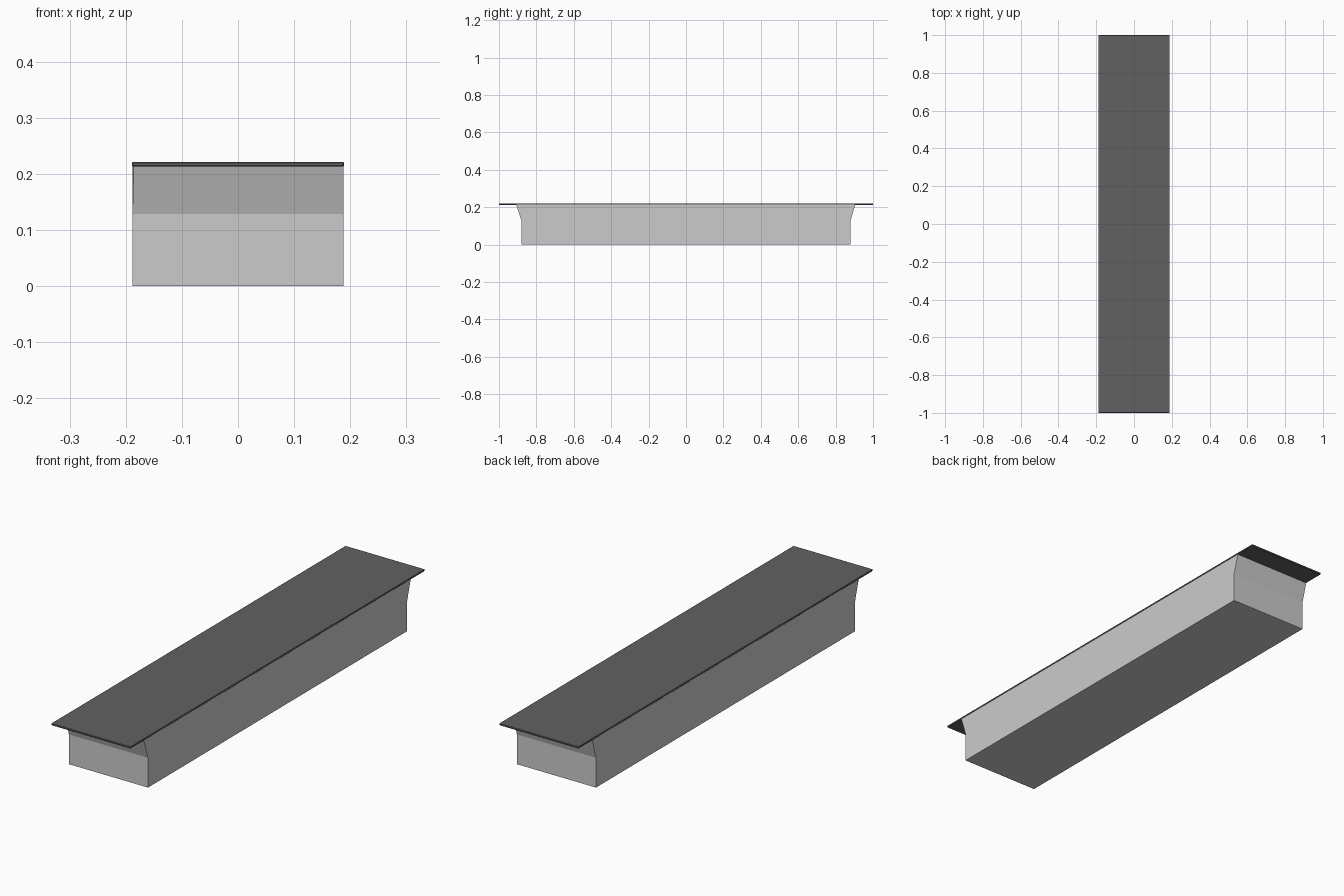
import bpy, bmesh

if "Cube" in bpy.data.objects:
    bpy.data.objects.remove(bpy.data.objects["Cube"])


def extrude_profile(name, profile, half_width):
    """Extrude a closed (y, z) profile along x, centred on x = 0."""
    bm = bmesh.new()
    face = bm.faces.new([bm.verts.new((-half_width, y, z)) for y, z in profile])
    ext = bmesh.ops.extrude_face_region(bm, geom=[face])
    moved = [g for g in ext["geom"] if isinstance(g, bmesh.types.BMVert)]
    bmesh.ops.translate(bm, verts=moved, vec=(2 * half_width, 0, 0))
    bmesh.ops.recalc_face_normals(bm, faces=bm.faces)
    mesh = bpy.data.meshes.new(name)
    bm.to_mesh(mesh)
    bm.free()
    obj = bpy.data.objects.new(name, mesh)
    bpy.context.collection.objects.link(obj)
    return obj


# Counter body: upright ends that flare outward under the top
body = extrude_profile("counter_body", [
    (-0.88, 0), (0.88, 0), (0.88, 0.128), (0.905, 0.214),
    (-0.908, 0.214), (-0.88, 0.128)], 0.188)

# Slight inward lean of the upper left edge at the front end
for v in body.data.vertices:
    if v.co.x < 0 and v.co.y < -0.9:
        v.co.x += 0.002

# Thin dark top with overhanging ends and eased edges
top = extrude_profile("counter_top", [
    (-1, 0.213), (1, 0.213), (1, 0.221), (-1, 0.221)], 0.189)
bevel = top.modifiers.new("eased_edges", "BEVEL")
bevel.width = 0.0015
bevel.segments = 1

dark = bpy.data.materials.new("dark_top")
dark.diffuse_color = (0.12, 0.12, 0.12, 1)
dark.use_nodes = True
dark.node_tree.nodes["Principled BSDF"].inputs["Base Color"].default_value = dark.diffuse_color
top.data.materials.append(dark)
